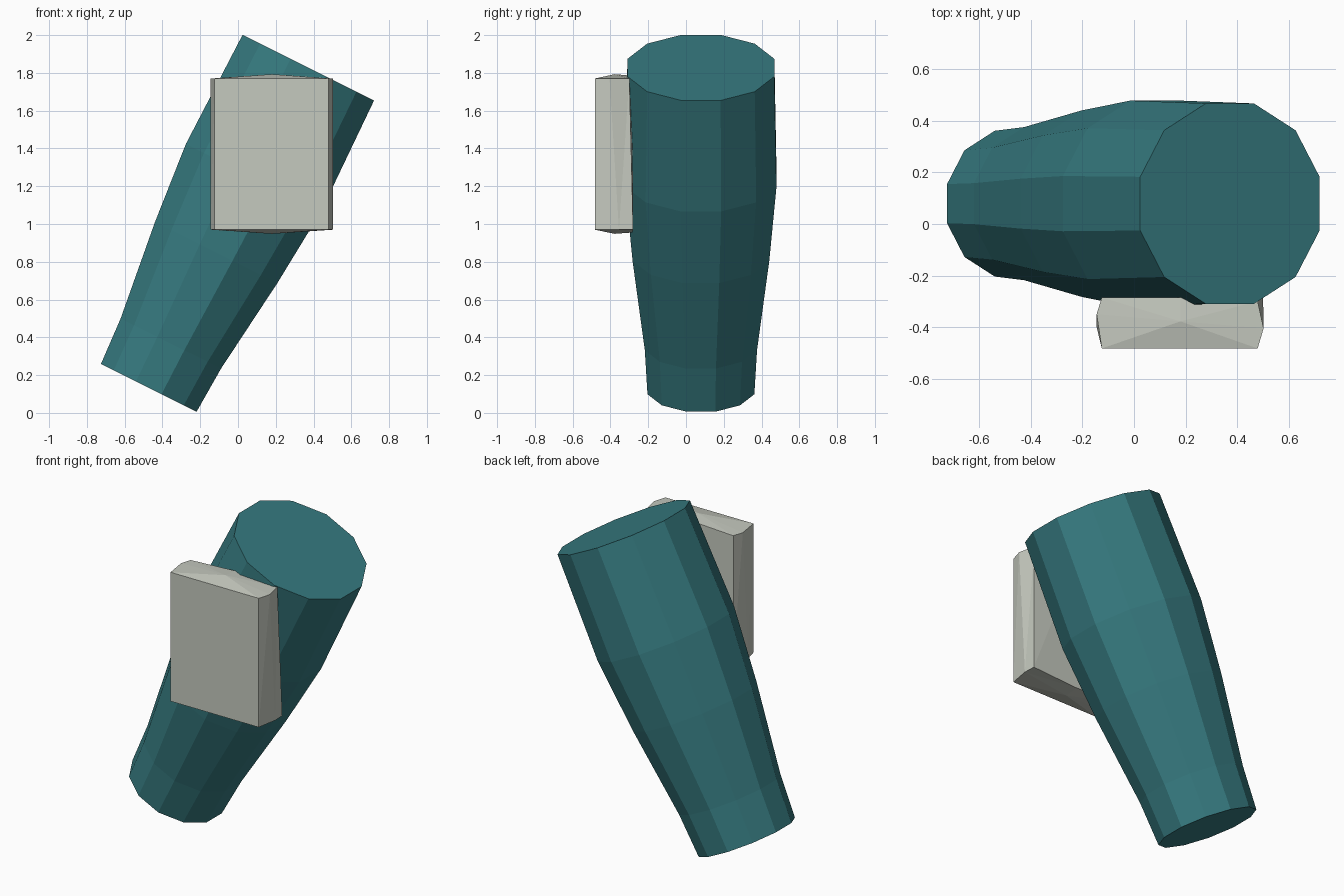
import bpy, bmesh, math
from mathutils import Vector

if "Cube" in bpy.data.objects:
    bpy.data.objects.remove(bpy.data.objects["Cube"])


def material(name, rgb):
    m = bpy.data.materials.new(name)
    m.diffuse_color = (*rgb, 1)
    m.use_nodes = True
    m.node_tree.nodes["Principled BSDF"].inputs["Base Color"].default_value = m.diffuse_color
    return m


def add_object(name, bm, mat):
    bmesh.ops.recalc_face_normals(bm, faces=bm.faces)
    mesh = bpy.data.meshes.new(name)
    bm.to_mesh(mesh)
    bm.free()
    mesh.materials.append(mat)
    obj = bpy.data.objects.new(name, mesh)
    bpy.context.collection.objects.link(obj)
    return obj


def loft(bm, rings):
    """Bridge equal rings of vertices; cap both ends."""
    for a, b in zip(rings, rings[1:]):
        for i in range(len(a)):
            j = (i + 1) % len(a)
            bm.faces.new((a[i], a[j], b[j], b[i]))
    bm.faces.new(rings[0])
    bm.faces.new(rings[-1])


teal = material("teal", (0.037, 0.195, 0.215))
stone = material("pale grey", (0.56, 0.585, 0.52))

# Leaning twelve-sided sleeve: (distance along axis, apothem)
SIDES = 12
start = Vector((-0.4725, 0.079, 0.1325))
axis = Vector((0.446, 0, 0.895)).normalized()
across = Vector((axis.z, 0, -axis.x))
side = Vector((0, 1, 0))
profile = [(0, 0.283), (0.262, 0.297), (0.8, 0.362), (1.243, 0.4), (1.894, 0.389)]
bm = bmesh.new()
rings = []
for t, apothem in profile:
    r = apothem / math.cos(math.pi / SIDES)
    ring = []
    for i in range(SIDES):
        a = 2 * math.pi * (i + 0.5) / SIDES
        ring.append(bm.verts.new(start + axis * t + (across * math.cos(a) + side * math.sin(a)) * r))
    rings.append(ring)
loft(bm, rings)
add_object("sleeve", bm, teal)

# Plate on the front: flat face, bulged and slightly twisted rim, flat back
# Each ring runs upper left, top middle, upper right, lower right, bottom middle, lower left
X = (-0.125, 0.18, 0.48)
TOP, LOW = 1.77, 0.97
front = [(X[0], -0.483, TOP), (X[1], -0.483, TOP), (X[2], -0.483, TOP),
         (X[2], -0.483, LOW), (X[1], -0.483, LOW), (X[0], -0.483, LOW)]
rim = [(-0.145, -0.35, TOP), (0.18, -0.378, 1.793), (0.503, -0.405, TOP),
       (0.503, -0.355, LOW), (0.18, -0.378, 0.948), (-0.145, -0.40, LOW)]
back = [(-0.125, -0.285, TOP), (0.18, -0.285, 1.785), (0.48, -0.30, TOP),
        (0.50, -0.28, LOW), (0.18, -0.285, 0.955), (-0.125, -0.285, LOW)]
bm = bmesh.new()
loft(bm, [[bm.verts.new(p) for p in ring] for ring in (front, rim, back)])
bmesh.ops.triangulate(bm, faces=bm.faces)
add_object("front_plate", bm, stone)
